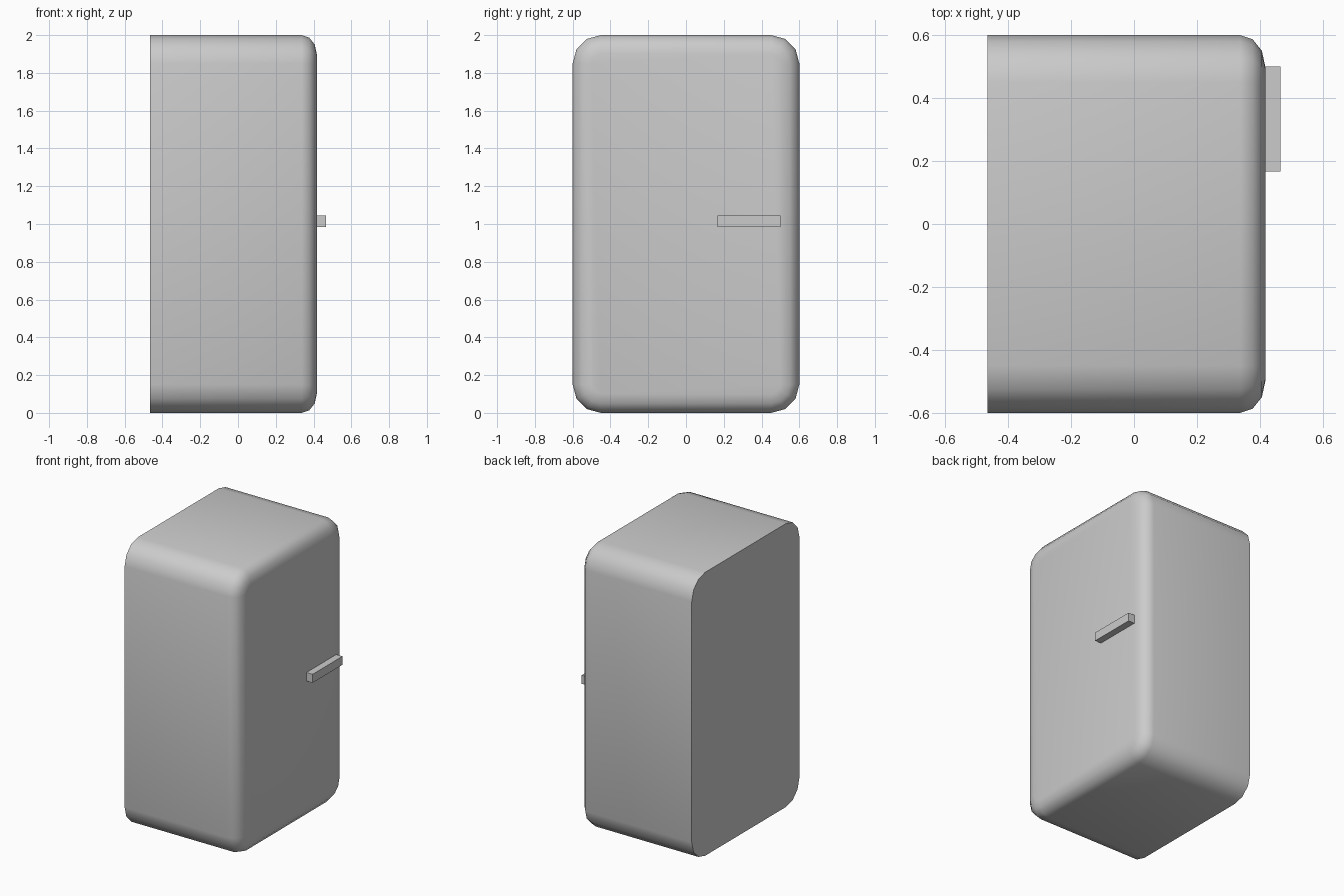
import bpy, bmesh, math

if "Cube" in bpy.data.objects:
    bpy.data.objects.remove(bpy.data.objects["Cube"])

BACK, FRONT = -0.465, 0.417
HALF_W, HALF_H, MID_Z = 0.6, 1.0, 1.0
CORNER, INSET, DEPTH, SEG = 0.15, 0.1, 0.08, 3


def finish(name, bm):
    bmesh.ops.recalc_face_normals(bm, faces=bm.faces)
    mesh = bpy.data.meshes.new(name)
    bm.to_mesh(mesh)
    bm.free()
    obj = bpy.data.objects.new(name, mesh)
    bpy.context.collection.objects.link(obj)
    return obj


def ring(bm, x, inset):
    """Rounded rectangle in the YZ plane, shrunk by inset."""
    r = CORNER - inset
    verts = []
    for q, (sy, sz) in enumerate([(1, 1), (-1, 1), (-1, -1), (1, -1)]):
        for i in range(SEG + 1):
            a = math.pi / 2 * (q + i / SEG)
            verts.append(bm.verts.new((
                x,
                sy * (HALF_W - CORNER) + r * math.cos(a),
                MID_Z + sz * (HALF_H - CORNER) + r * math.sin(a))))
    return verts


# Cabinet: flat back, straight sides, rounded door edge
bm = bmesh.new()
rings = [ring(bm, BACK, 0)]
for i in range(SEG + 1):
    a = math.pi / 2 * i / SEG
    rings.append(ring(bm, FRONT - DEPTH + DEPTH * math.sin(a),
                      INSET * (1 - math.cos(a))))
for r0, r1 in zip(rings, rings[1:]):
    n = len(r0)
    for i in range(n):
        j = (i + 1) % n
        bm.faces.new((r0[i], r0[j], r1[j], r1[i]))
bm.faces.new(rings[0])
bm.faces.new(rings[-1])
cabinet = finish("cabinet", bm)
bpy.context.view_layer.objects.active = cabinet
cabinet.select_set(True)
bpy.ops.object.shade_smooth_by_angle(angle=math.radians(50))

# Door handle bar
bm = bmesh.new()
bmesh.ops.create_cube(bm, size=1)
bmesh.ops.scale(bm, vec=(0.048, 0.333, 0.06), verts=bm.verts)
bmesh.ops.translate(bm, vec=(0.441, 0.334, 1.014), verts=bm.verts)
finish("door_handle", bm)
